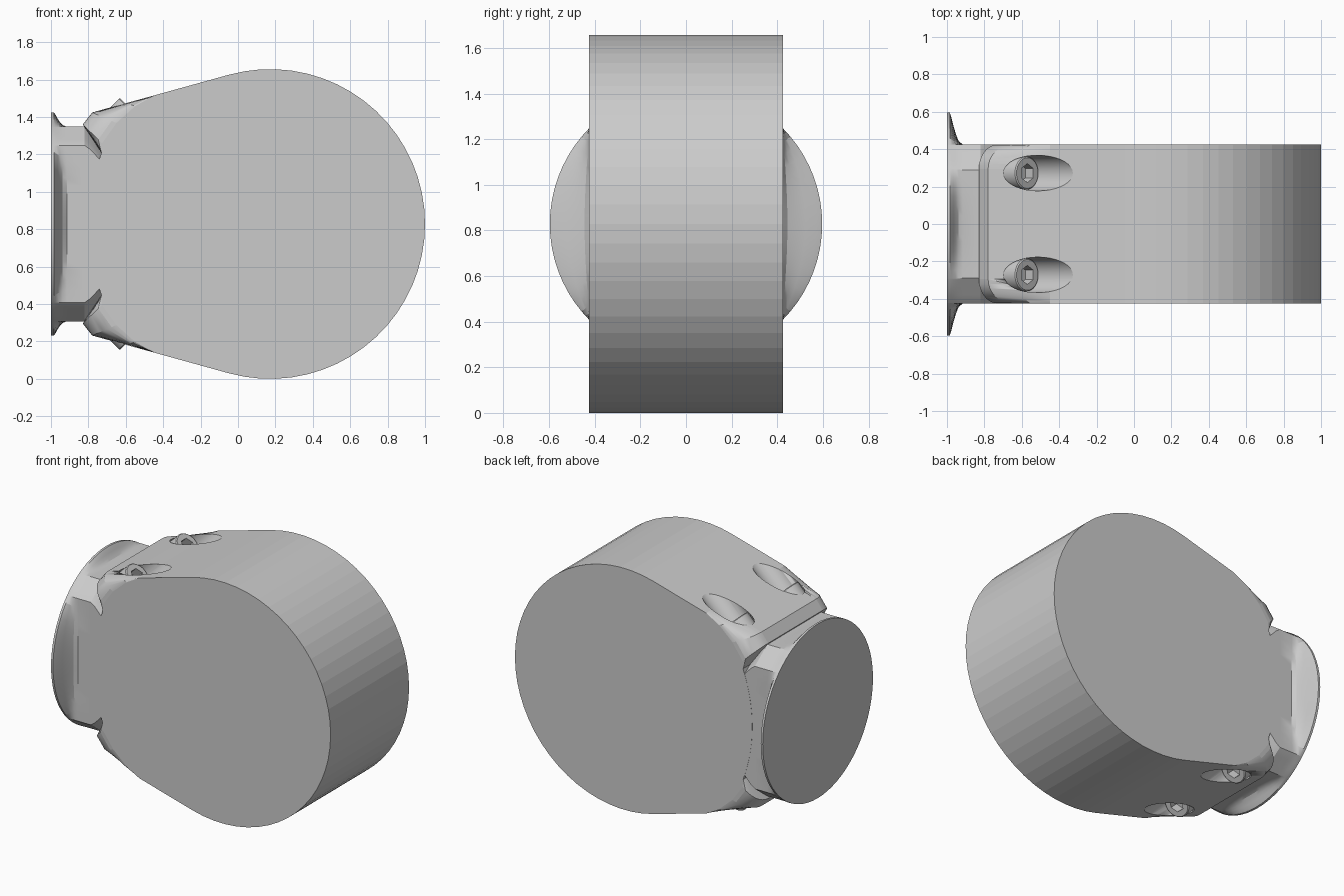
import bpy, bmesh, math
from mathutils import Vector

if "Cube" in bpy.data.objects:
    bpy.data.objects.remove(bpy.data.objects["Cube"])

ZC = 0.828  # height of the horizontal symmetry plane


def loft(name, loops, sharp=math.radians(25), smooth=lambda f: False):
    """Skin a list of closed loops and cap both ends."""
    bm = bmesh.new()
    rings = [[bm.verts.new(p) for p in loop] for loop in loops]
    n = len(rings[0])
    for a, b in zip(rings, rings[1:]):
        for i in range(n):
            j = (i + 1) % n
            bm.faces.new((a[i], a[j], b[j], b[i]))
    bm.faces.new(rings[0])
    bm.faces.new(rings[-1])
    bmesh.ops.recalc_face_normals(bm, faces=bm.faces[:])
    bm.normal_update()
    for f in bm.faces:
        f.smooth = smooth(f)
    for e in bm.edges:
        e.smooth = e.calc_face_angle(0) < sharp
    mesh = bpy.data.meshes.new(name)
    bm.to_mesh(mesh)
    bm.free()
    ob = bpy.data.objects.new(name, mesh)
    bpy.context.collection.objects.link(ob)
    return ob


# Body: teardrop profile, left corners rounded towards each side face
SIDE = [(-0.45, 0.687), (-0.55, 0.63), (-0.65, 0.54), (-0.727, 0.432)]
FULL = [(-0.45, 0.687), (-0.60, 0.646), (-0.78, 0.596), (-0.83, 0.532)]


def body_loop(y, t):
    pts = []
    for i in range(37):
        a = math.radians(-105.5 + 211 * i / 36)
        pts.append((0.172 + 0.828 * math.cos(a), 0.828 * math.sin(a)))
    top = [(s[0] + (f[0] - s[0]) * t, s[1] + (f[1] - s[1]) * t)
           for s, f in zip(SIDE, FULL)]
    pts += top
    for i in range(17):
        z = 0.38 - 0.76 * i / 16
        pts.append((-0.80 + 0.07 * (z / 0.38) ** 2, z))
    pts += [(x, -z) for x, z in reversed(top)]
    return [(x, y, ZC + z) for x, z in pts]


steps = [math.pi / 2 * i / 8 for i in range(9)]
half = [(0.425 - 0.13 * (1 - math.cos(p)), math.sin(p)) for p in steps]
stations = [(-y, t) for y, t in half] + [(y, t) for y, t in reversed(half)]
body = loft("body", [body_loop(y, t) for y, t in stations],
            smooth=lambda f: 0.03 < abs(f.normal.y) < 0.995)

# Mounting neck: chamfered block flaring into a round flange
corners = [math.atan2(0.52, 0.29), math.atan2(0.42, 0.424)]
angles = {round(i * math.tau / 72, 5) for i in range(72)}
for c in corners:
    angles |= {round(a, 5) for a in (c, math.pi - c, math.pi + c, math.tau - c)}
angles = sorted(angles)


def neck_radius(a):
    c, s = abs(math.cos(a)) + 1e-9, abs(math.sin(a)) + 1e-9
    return min(0.424 / c, 0.52 / s, 0.0992 / (0.1 * c + 0.135 * s), 0.597)


def neck_loop(x, flare, zscale=1):
    loop = []
    for a in angles:
        r = neck_radius(a)
        r += (0.597 - r) * flare
        loop.append((x, r * math.cos(a), ZC + zscale * r * math.sin(a)))
    return loop


loft("mounting_neck", [neck_loop(*s) for s in (
    (-1, 1), (-0.985, 1), (-0.977, 0.86), (-0.965, 0.58), (-0.952, 0.32),
    (-0.938, 0.12), (-0.915, 0), (-0.82, 0), (-0.79, 0, 0.95), (-0.727, 0, 0.79))],
    smooth=lambda f: abs(f.normal.x) < 0.999)


# Angled screws: four counterbores with socket heads
def tilted_loop(y, side, h, radius, n=36):
    loop = []
    for i in range(n):
        a = math.tau * i / n
        r = radius(a)
        u, v = r * math.cos(a), r * math.sin(a)
        k = math.sqrt(0.5)
        loop.append((-0.57 + k * (u + h), y + v, ZC + side * (0.612 + k * (h - u))))
    return loop


def hexagon(a):
    # corners point along y
    return 0.044 / math.cos((a + math.pi / 6) % (math.pi / 3) - math.pi / 6)


for side, level in ((1, "top"), (-1, "bottom")):
    for y, where in ((-0.272, "front"), (0.272, "back")):
        bore = loft("bore_cutter", [tilted_loop(y, side, h, lambda a: 0.095)
                                    for h in (-0.12, 0.4)],
                    smooth=lambda f: len(f.verts) == 4)
        bore.hide_render = True
        mod = body.modifiers.new("bore", 'BOOLEAN')
        mod.operation = 'DIFFERENCE'
        mod.solver = 'EXACT'
        mod.object = bore
        bpy.context.view_layer.objects.active = body
        bpy.ops.object.modifier_apply(modifier=mod.name)
        bpy.data.objects.remove(bore)
        loft(f"screw_{level}_{where}", [
            tilted_loop(y, side, -0.125, lambda a: 0.088),
            tilted_loop(y, side, -0.006, lambda a: 0.088),
            tilted_loop(y, side, 0, lambda a: 0.082),
            tilted_loop(y, side, 0, hexagon),
            tilted_loop(y, side, -0.06, hexagon)],
            smooth=lambda f: len(f.verts) == 4)
